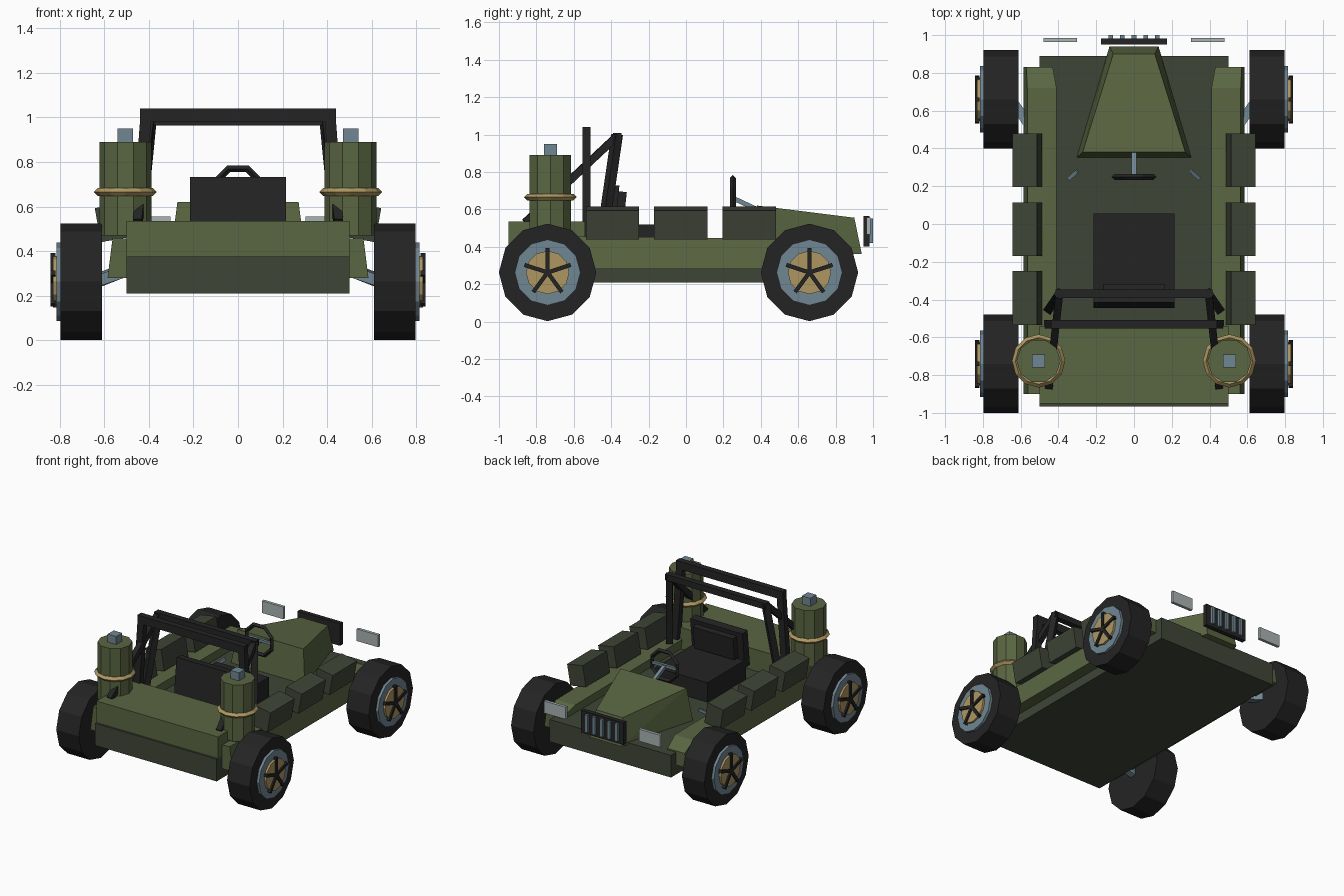
import bpy, bmesh, math
from mathutils import Vector, Matrix

if "Cube" in bpy.data.objects:
    bpy.data.objects.remove(bpy.data.objects["Cube"])

def mat(name, r, g, b):
    m = bpy.data.materials.new(name)
    lin = lambda c: ((c / 255 + 0.055) / 1.055) ** 2.4
    m.diffuse_color = (lin(r), lin(g), lin(b), 1)
    m.use_nodes = True
    m.node_tree.nodes["Principled BSDF"].inputs["Base Color"].default_value = m.diffuse_color
    return m

OLIVE = mat("olive green", 90, 102, 66)
DARK = mat("dark green", 63, 69, 55)
BLACK = mat("black", 36, 36, 36)
STEEL = mat("blue steel", 112, 134, 146)
GOLD = mat("gold", 174, 151, 97)
PALE = mat("pale glass", 170, 180, 180)

def finish(name, bm, m):
    bmesh.ops.recalc_face_normals(bm, faces=bm.faces[:])
    me = bpy.data.meshes.new(name)
    bm.to_mesh(me)
    bm.free()
    me.materials.append(m)
    ob = bpy.data.objects.new(name, me)
    bpy.context.collection.objects.link(ob)
    return ob

def box(name, x, y, z, m, rot=None):
    """Box from ranges, optionally rotated about its centre."""
    c = Vector([(a + b) / 2 for a, b in (x, y, z)])
    s = [b - a for a, b in (x, y, z)]
    bm = bmesh.new()
    bmesh.ops.create_cube(bm, size=1, matrix=Matrix.Translation(c) @ (rot or Matrix.Identity(4)) @ Matrix.Diagonal((*s, 1)))
    return finish(name, bm, m)

def hull(name, pts, m):
    bm = bmesh.new()
    for p in pts:
        bm.verts.new(p)
    bmesh.ops.convex_hull(bm, input=bm.verts[:])
    bmesh.ops.dissolve_limit(bm, angle_limit=0.01, verts=bm.verts[:], edges=bm.edges[:])
    return finish(name, bm, m)

def bar(name, p, q, w, m, d=None):
    """Square bar between two points."""
    p, q = Vector(p), Vector(q)
    v = q - p
    side = v.cross(Vector((0, 0, 1)) if abs(v.normalized().z) < 0.99 else Vector((0, 1, 0))).normalized()
    up = side.cross(v).normalized()
    bm = bmesh.new()
    M = Matrix((side * w, up * (d or w), v)).transposed().to_4x4()
    bmesh.ops.create_cube(bm, size=1, matrix=Matrix.Translation((p + q) / 2) @ M)
    return finish(name, bm, m)

def disc(name, c, r, depth, n, m, axis='Z', turn=0.0):
    bm = bmesh.new()
    R = Matrix.Rotation(math.pi / 2, 4, 'Y') if axis == 'X' else Matrix.Identity(4)
    bmesh.ops.create_cone(bm, cap_ends=True, segments=n, radius1=r, radius2=r, depth=depth,
                          matrix=Matrix.Translation(c) @ R @ Matrix.Rotation(turn, 4, 'Z'))
    return finish(name, bm, m)

def ring(name, c, R, r, n, k, m, rot=None):
    bpy.ops.mesh.primitive_torus_add(major_radius=R, minor_radius=r, major_segments=n, minor_segments=k,
                                     location=c, rotation=rot or (0, 0, 0))
    ob = bpy.context.object
    ob.name = name
    ob.data.materials.append(m)
    return ob

# Hull slab, rear deck and nose
box("floor_hull", (-.5, .5), (-.965, .89), (.21, .375), DARK)
box("rear_deck", (-.5, .5), (-.95, -.54), (.375, .535), OLIVE)
hull("hood", [(s * x, y, z) for s in (-1, 1) for x, y, z in
              ((.305, .35, .36), (.272, .38, .62), (.11, .90, .555), (.13, .94, .36))], OLIVE)

# Grille and headlights
box("grille", (-.175, .175), (.95, .982), (.40, .565), BLACK)
for i in range(5):
    x = (i - 2) * .062
    box("grille_bar", (x - .012, x + .012), (.98, 1.0), (.42, .55), STEEL)

# Seat with tilted backrest
tilt = Matrix.Rotation(math.radians(-6), 4, 'X')
box("seat_cushion", (-.215, .215), (-.40, .055), (.37, .52), BLACK)
box("seat_back", (-.215, .215), (-.43, -.37), (.46, .73), BLACK, tilt)
box("seat_back_pad", (-.165, .165), (-.38, -.325), (.53, .695), BLACK, tilt)

# Steering wheel and column
ring("steering_wheel", (0, .25, .665), .112, .016, 8, 4, BLACK, (math.pi / 2, math.pi / 8, 0))
bar("steering_column", (0, .24, .665), (0, .40, .59), .025, STEEL)
bar("steering_spoke", (-.105, .25, .665), (.105, .25, .665), .02, STEEL)

# Roll cage cross bars
bar("rear_hoop_top", (-.44, -.532, 1.01), (.44, -.532, 1.01), .045, BLACK, .06)
bar("front_hoop_top", (-.415, -.368, .985), (.415, -.368, .985), .045, BLACK, .045)

for s in (-1, 1):
    # Body side rail with sloped nose end
    hull("side_rail", [(s * x, y, z) for x, y, z in (
        (.43, -.90, .28), (.585, -.90, .28), (.41, -.90, .45), (.562, -.90, .46),
        (.43, .83, .28), (.585, .83, .28), (.43, .83, .385), (.57, .83, .385),
        (.41, .72, .44), (.565, .72, .44))], OLIVE)

    box("headlight", (s * .39 - .088, s * .39 + .088), (.964, .986), (.465, .555), PALE)

    # Side storage boxes leaning outward
    lean = Matrix.Rotation(math.radians(10) * s, 4, 'Y')
    for y in (-.535, -.17, .195):
        box("side_box", (s * .565 - .065, s * .565 + .065), (y, y + .285), (.45, .605), DARK, lean)

    # Fuel tank with strap and cap
    disc("tank", (s * .505, -.725, .68), .117, .42, 10, OLIVE, turn=math.pi / 10)
    ring("tank_strap", (s * .505, -.725, .665), .123, .018, 12, 4, GOLD)
    box("tank_cap", (s * .505 - .035, s * .505 + .035), (-.76, -.69), (.87, .95), STEEL)

    # Roll cage legs and braces
    bar("rear_hoop_leg", (s * .455, -.532, .42), (s * .412, -.532, 1.02), .05, BLACK, .045)
    bar("front_hoop_leg", (s * .45, -.45, .44), (s * .395, -.368, 1.0), .045, BLACK)
    bar("cage_brace", (s * .45, -.86, .53), (s * .395, -.37, .99), .04, BLACK)

    # Foot pedal
    bar("pedal", (s * .345, .24, .40), (s * .30, .28, .43), .02, STEEL)

    # Suspension arms
    bar("front_arm", (s * .47, .40, .33), (s * .65, .66, .26), .05, STEEL)
    bar("rear_arm", (s * .47, -.74, .32), (s * .65, -.74, .26), .05, STEEL)

    # Wheels with rim, hub and five spokes
    for y in (-.74, .66):
        c = lambda x: (s * x, y, .2625)
        disc("tyre", c(.703), .2605, .185, 12, BLACK, 'X')
        disc("rim", c(.80), .176, .03, 12, STEEL, 'X')
        disc("hub", c(.815), .116, .03, 12, GOLD, 'X')
        for i in range(5):
            a = math.tau * i / 5
            bar("spoke", c(.83), (s * .83, y + .13 * math.sin(a), .2625 + .13 * math.cos(a)), .022, BLACK)
